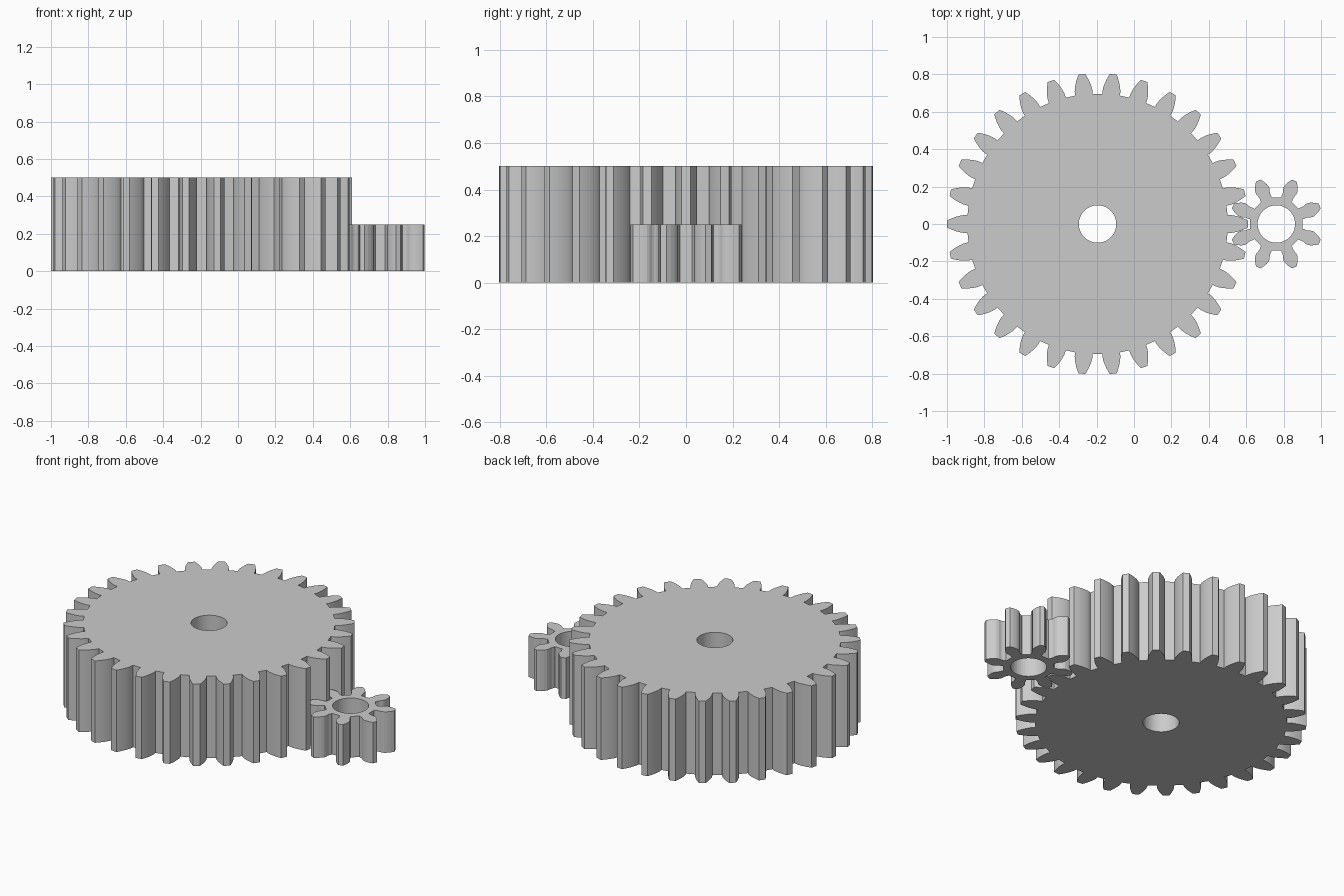
import bpy
import bmesh
import math

cube = bpy.data.objects.get("Cube")
if cube:
    bpy.data.objects.remove(cube, do_unlink=True)

# Shared tooth proportions
MODULE = 0.0503
PRESSURE = math.radians(20)
DEDENDUM = 1.15
FLANK_STEPS = 9
HOLE_SIDES = 48

grey = bpy.data.materials.new("plain grey")
grey.use_nodes = True
colour = (0.6, 0.6, 0.6, 1)
grey.diffuse_color = colour
grey.node_tree.nodes["Principled BSDF"].inputs["Base Color"].default_value = colour


def involute(angle):
    return math.tan(angle) - angle


def half_tooth(r, teeth):
    """Half the tooth angle at radius r (in modules), with an undercut root."""
    pitch = teeth / 2
    root = pitch - DEDENDUM
    base = pitch * math.cos(PRESSURE)
    flank = math.pi / (2 * teeth) + involute(PRESSURE) - involute(math.acos(min(1, base / r)))
    # Path swept by the corner of the cutting rack
    corner = math.pi / 4 - DEDENDUM * math.tan(PRESSURE)
    y = math.sqrt(max(0, r * r - root * root))
    gap = (corner - y) / pitch + math.atan2(y, root)
    return min(flank, math.pi / teeth - gap)


def gear_outline(teeth, start):
    root, tip = teeth / 2 - DEDENDUM, teeth / 2 + 1
    radii = [root + (tip - root) * (i / FLANK_STEPS) ** 1.5 for i in range(FLANK_STEPS + 1)]
    points = []
    for k in range(teeth):
        centre = start + k * math.tau / teeth
        rising = [(r, centre - half_tooth(r, teeth)) for r in radii]
        falling = [(r, centre + half_tooth(r, teeth)) for r in reversed(radii)]
        points += [(r * MODULE, a) for r, a in rising + falling]
    return points


def make_gear(name, teeth, start, x, height, hole_radius):
    bm = bmesh.new()
    hole = [(hole_radius, i * math.tau / HOLE_SIDES) for i in range(HOLE_SIDES)]
    edges = []
    for loop in (gear_outline(teeth, start), hole):
        verts = [bm.verts.new((r * math.cos(a), r * math.sin(a), 0)) for r, a in loop]
        edges += [bm.edges.new((v, verts[i - 1])) for i, v in enumerate(verts)]
    # Fill the plate around the hole and raise it
    bmesh.ops.triangle_fill(bm, edges=edges, use_beauty=True)
    raised = bmesh.ops.extrude_face_region(bm, geom=bm.faces[:], use_keep_orig=True)
    top = [g for g in raised["geom"] if isinstance(g, bmesh.types.BMVert)]
    bmesh.ops.translate(bm, verts=top, vec=(0, 0, height))
    bmesh.ops.recalc_face_normals(bm, faces=bm.faces[:])
    mesh = bpy.data.meshes.new(name)
    bm.to_mesh(mesh)
    bm.free()
    mesh.materials.append(grey)
    obj = bpy.data.objects.new(name, mesh)
    obj.location.x = x
    bpy.context.collection.objects.link(obj)
    return obj


# Large wheel and the small pinion meshing with it
make_gear("large_gear", 30, 0, -0.195, 0.5, 0.1)
make_gear("small_gear", 8, math.pi / 8, 0.761, 0.25, 0.1)
